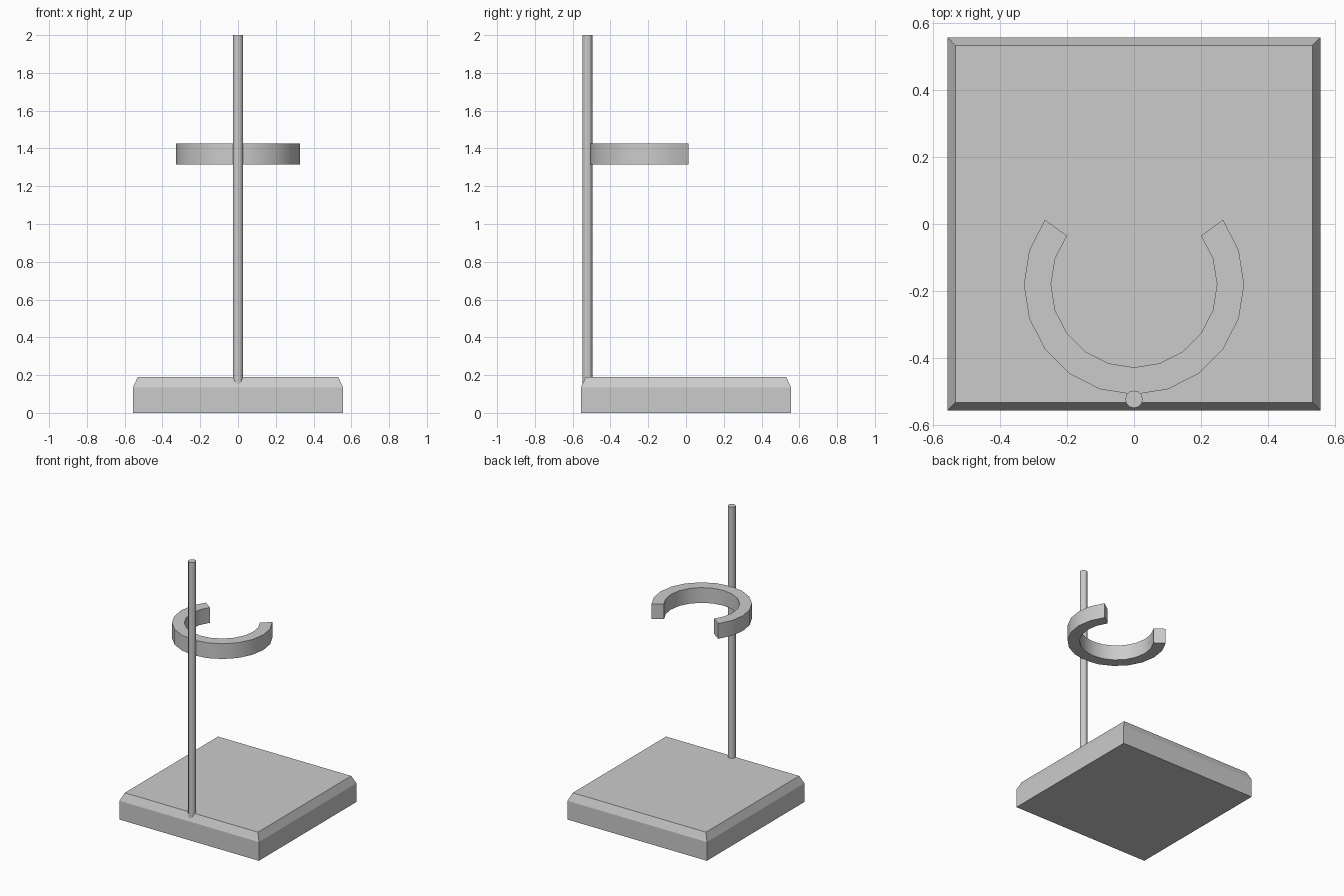
import bpy, bmesh, math

if "Cube" in bpy.data.objects:
    bpy.data.objects.remove(bpy.data.objects["Cube"])


def make_object(name, bm):
    bmesh.ops.recalc_face_normals(bm, faces=bm.faces)
    mesh = bpy.data.meshes.new(name)
    bm.to_mesh(mesh)
    bm.free()
    obj = bpy.data.objects.new(name, mesh)
    bpy.context.collection.objects.link(obj)
    return obj


def square(bm, half, z):
    return [bm.verts.new((x * half, y * half, z))
            for x, y in ((-1, -1), (1, -1), (1, 1), (-1, 1))]


def bridge(bm, a, b):
    n = len(a)
    for i in range(n):
        j = (i + 1) % n
        bm.faces.new((a[i], a[j], b[j], b[i]))


# Base plate with a chamfered top edge
bm = bmesh.new()
levels = [square(bm, h, z) for h, z in ((0.556, 0), (0.556, 0.135), (0.531, 0.19))]
for low, high in zip(levels, levels[1:]):
    bridge(bm, low, high)
bm.faces.new(levels[0])
bm.faces.new(levels[-1])
make_object("base", bm)

# Upright rod, sunk into the front edge of the base
ROD_BOTTOM, ROD_TOP = 0.14, 2.0
bpy.ops.mesh.primitive_cylinder_add(
    vertices=12, radius=0.026, depth=ROD_TOP - ROD_BOTTOM,
    location=(0, -0.522, (ROD_TOP + ROD_BOTTOM) / 2))
bpy.context.object.name = "upright_rod"

# Open ring holder: rectangular section swept in 18 degree steps, gap at the back
CENTRE_Y, INNER, OUTER, BOTTOM, TOP = -0.18, 0.247, 0.328, 1.315, 1.425
bm = bmesh.new()
sections = []
for i in range(15):
    a = math.radians(36 - 18 * i)
    sections.append([
        bm.verts.new((r * math.cos(a), CENTRE_Y + r * math.sin(a), z))
        for r, z in ((INNER, BOTTOM), (OUTER, BOTTOM), (OUTER, TOP), (INNER, TOP))])
for s, t in zip(sections, sections[1:]):
    bridge(bm, s, t)
bm.faces.new(sections[0])
bm.faces.new(sections[-1])
ring = make_object("ring_holder", bm)
bpy.ops.object.select_all(action='DESELECT')
ring.select_set(True)
bpy.context.view_layer.objects.active = ring
bpy.ops.object.shade_smooth_by_angle(angle=math.radians(30))
